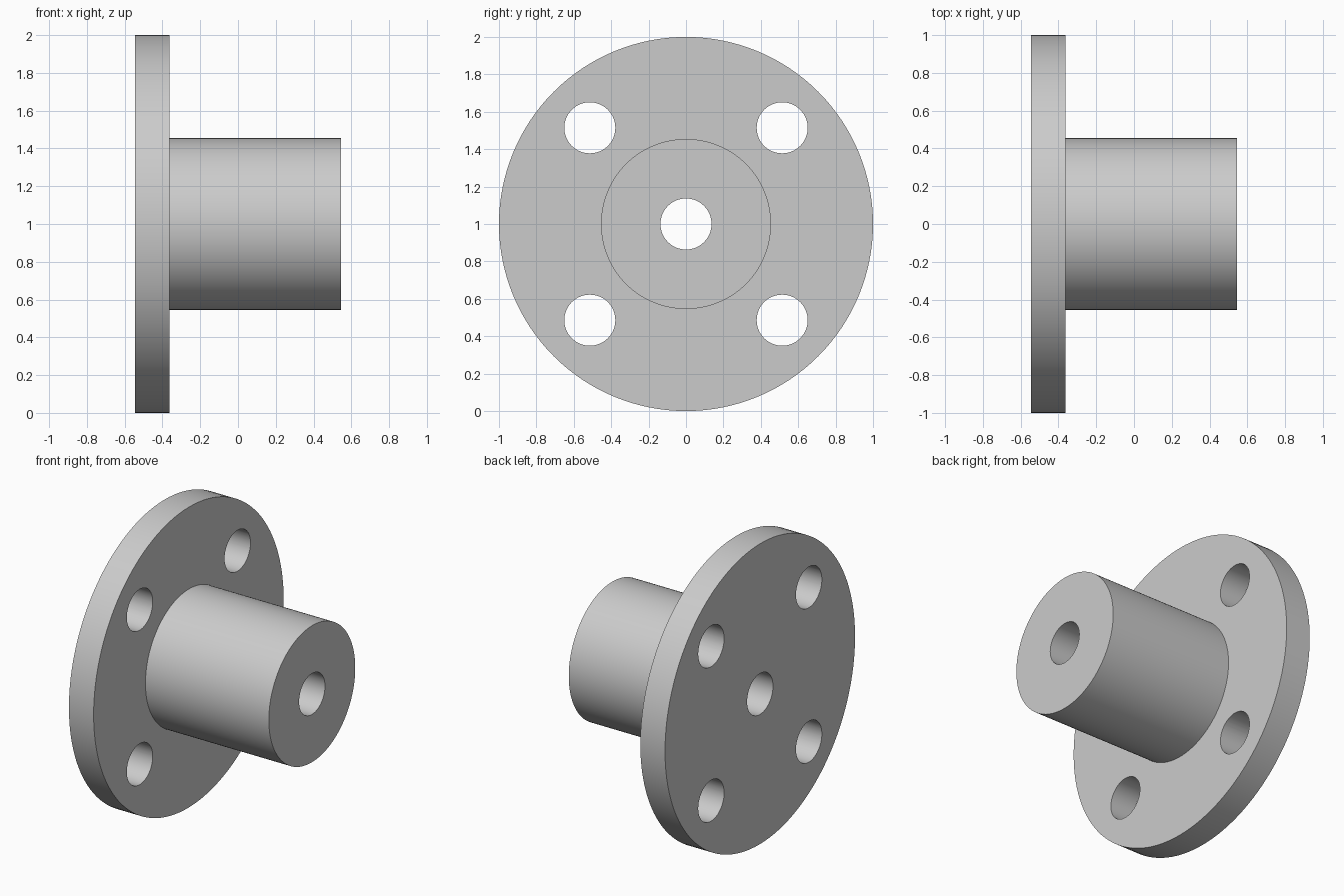
import bpy, bmesh, math
from mathutils import Matrix, Vector

if "Cube" in bpy.data.objects:
    bpy.data.objects.remove(bpy.data.objects["Cube"], do_unlink=True)

U = 1 / 11                      # one design unit
BACK, STEP, TIP = -6 * U, -4 * U, 6 * U
FLANGE_R, HUB_R, HOLE_R, BOLT_R = 11 * U, 5 * U, 1.5 * U, 8 * U

grey = bpy.data.materials.new("machined_grey")
grey.use_nodes = True
colour = (0.6, 0.6, 0.6, 1)
grey.diffuse_color = colour
grey.node_tree.nodes["Principled BSDF"].inputs["Base Color"].default_value = colour


def make_object(name, bm):
    bmesh.ops.recalc_face_normals(bm, faces=bm.faces)
    mesh = bpy.data.meshes.new(name)
    bm.to_mesh(mesh)
    bm.free()
    mesh.materials.append(grey)
    ob = bpy.data.objects.new(name, mesh)
    bpy.context.collection.objects.link(ob)
    return ob


# Flange, hub and through bore: one closed profile turned about the x axis
profile = [(BACK, HOLE_R), (BACK, FLANGE_R), (STEP, FLANGE_R),
           (STEP, HUB_R), (TIP, HUB_R), (TIP, HOLE_R)]
bm = bmesh.new()
verts = [bm.verts.new((x, 0, r)) for x, r in profile]
edges = [bm.edges.new((v, verts[i - 1])) for i, v in enumerate(verts)]
bmesh.ops.spin(bm, geom=verts + edges, cent=(0, 0, 0), axis=(1, 0, 0),
               angle=math.tau, steps=128, use_merge=False)
bmesh.ops.remove_doubles(bm, verts=bm.verts, dist=1e-4)
body = make_object("flanged_hub", bm)

# Four bolt holes on the diagonals
bm = bmesh.new()
for i in range(4):
    a = math.radians(45 + 90 * i)
    centre = Vector(((BACK + STEP) / 2, BOLT_R * math.cos(a), BOLT_R * math.sin(a)))
    bmesh.ops.create_cone(bm, cap_ends=True, segments=64, radius1=HOLE_R,
                          radius2=HOLE_R, depth=0.4,
                          matrix=Matrix.Translation(centre) @ Matrix.Rotation(math.pi / 2, 4, 'Y'))
cutter = make_object("bolt_hole_cutter", bm)
cutter.hide_render = True

cut = body.modifiers.new("bolt_holes", 'BOOLEAN')
cut.operation, cut.solver, cut.object = 'DIFFERENCE', 'EXACT', cutter

bpy.ops.object.select_all(action='DESELECT')
body.select_set(True)
bpy.context.view_layer.objects.active = body
bpy.ops.object.modifier_apply(modifier=cut.name)
bpy.data.objects.remove(cutter, do_unlink=True)

# Smooth round walls with crisp rims; stand it on the ground
bpy.ops.object.shade_smooth_by_angle(angle=math.radians(30))
body.location.z = FLANGE_R
